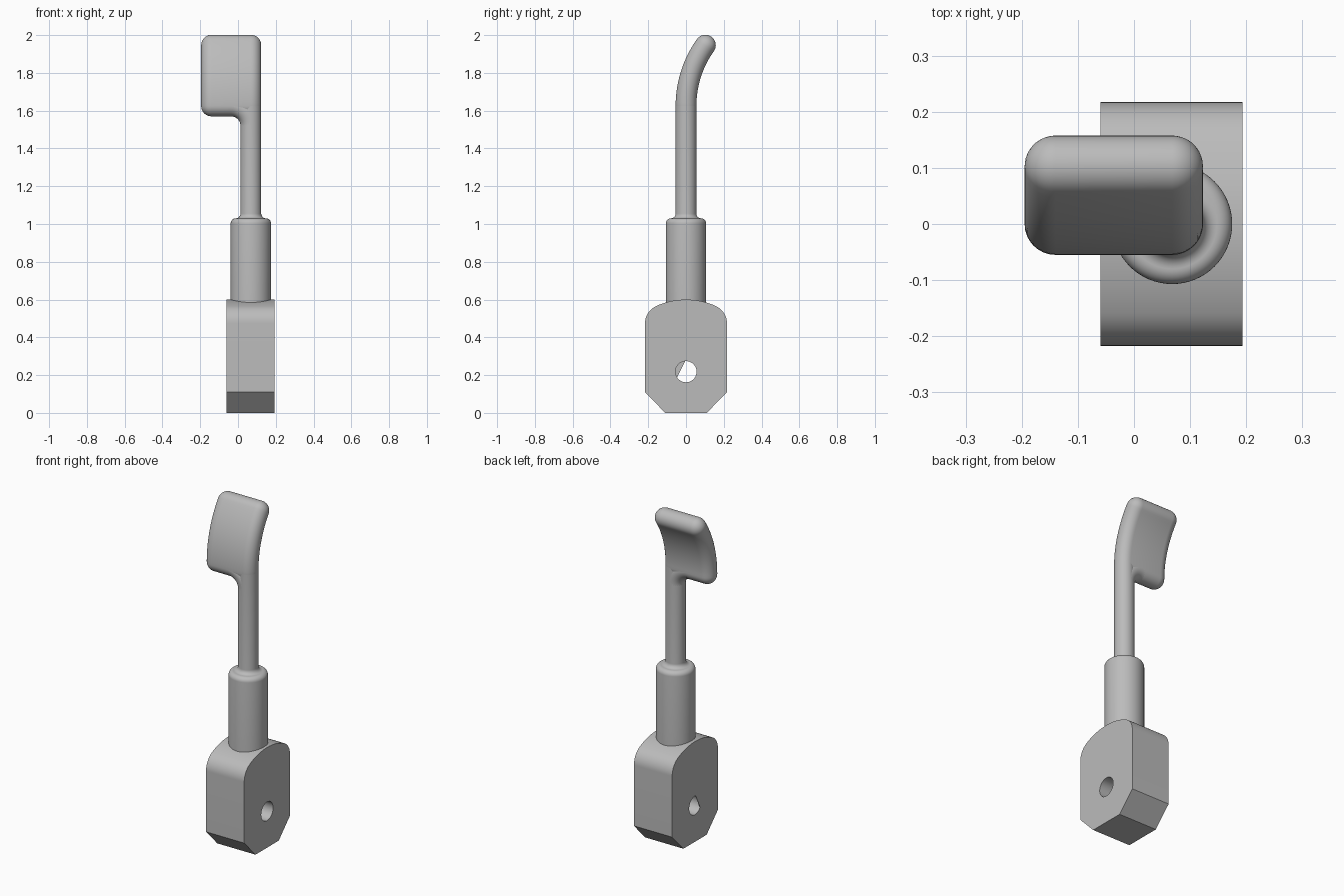
import bpy, bmesh, math
from math import sin, cos, pi, radians

if "Cube" in bpy.data.objects:
    bpy.data.objects.remove(bpy.data.objects["Cube"])

grey = bpy.data.materials.new("plain grey")
grey.diffuse_color = (0.5, 0.5, 0.5, 1)
grey.use_nodes = True
grey.node_tree.nodes["Principled BSDF"].inputs["Base Color"].default_value = grey.diffuse_color

ROD_X, ROD_R = 0.068, 0.055        # rod axis and radius
BEND_Z, BEND_R, BEND_T = 1.625, 0.555, radians(35.4)
HOLE_Z, HOLE_R = 0.218, 0.056
X0, X1 = -0.06, 0.193              # block width


def make(name, bm, smooth=40):
    bmesh.ops.recalc_face_normals(bm, faces=bm.faces)
    me = bpy.data.meshes.new(name)
    bm.to_mesh(me)
    bm.free()
    ob = bpy.data.objects.new(name, me)
    bpy.context.collection.objects.link(ob)
    me.materials.append(grey)
    bpy.ops.object.select_all(action='DESELECT')
    ob.select_set(True)
    bpy.context.view_layer.objects.active = ob
    if smooth:
        bpy.ops.object.shade_smooth_by_angle(angle=radians(smooth))
    return ob


def loft(bm, rings, caps=True):
    """Skin a list of closed rings of equal length."""
    vs = [[bm.verts.new(p) for p in r] for r in rings]
    n = len(vs[0])
    for a, b in zip(vs, vs[1:]):
        for i in range(n):
            bm.faces.new((a[i], a[(i + 1) % n], b[(i + 1) % n], b[i]))
    if caps:
        bm.faces.new(vs[0])
        bm.faces.new(vs[-1])


def arc(cx, cy, r, a0, a1, n):
    return [(cx + r * cos(radians(a0 + (a1 - a0) * i / n)),
             cy + r * sin(radians(a0 + (a1 - a0) * i / n))) for i in range(n + 1)]


# Base block: chamfered bottom, crowned top with rounded shoulders
half = [(0.11, 0), (0.217, 0.11)]
half += arc(0.117, 0.474, 0.1, 0, 65.3, 12) + arc(0, 0.22, 0.38, 65.3, 90, 8)[1:]
outline = half + [(-y, z) for y, z in reversed(half[:-1])]
bm = bmesh.new()
loft(bm, [[(x, y, z) for y, z in outline] for x in (X0, X1)])
block = make("base_block", bm, 0)

# Cross hole through the block
bm = bmesh.new()
loft(bm, [[(x, y, z) for y, z in arc(0, HOLE_Z, HOLE_R, 0, 360, 40)[:-1]]
          for x in (X0 - 0.1, X1 + 0.1)])
cutter = make("hole_cutter", bm, 0)
cutter.hide_render = True
cutter.hide_viewport = True
mod = block.modifiers.new("hole", 'BOOLEAN')
mod.operation = 'DIFFERENCE'
mod.solver = 'EXACT'
mod.object = cutter
bpy.ops.object.select_all(action='DESELECT')
bpy.context.view_layer.objects.active = block
block.select_set(True)
bpy.ops.object.modifier_apply(modifier="hole")
bpy.data.objects.remove(cutter)
bpy.ops.object.shade_smooth_by_angle(angle=radians(30))

# Thin web partly closing the left end of the hole
bm = bmesh.new()
loft(bm, [[(x, y, z) for y, z in arc(0, HOLE_Z, HOLE_R, 95, 212, 14)]
          for x in (X0, X0 + 0.002)])
make("hole_web", bm, 30)

# Sleeve and straight rod, turned from one profile
profile = [(0.107, 0.5)] + arc(0.080, 1.003, 0.027, 0, 90, 8)
profile += arc(0.080, 1.055, 0.025, 270, 180, 8) + [(ROD_R, BEND_Z)]
bm = bmesh.new()
loft(bm, [[(ROD_X + r * cos(2 * pi * i / 64), r * sin(2 * pi * i / 64), z)
           for i in range(64)] for r, z in profile])
make("sleeve_and_rod", bm)


# Curved paddle: a capsule section swept along the bend, rounded at both ends
def section(t, ext, rad):
    y = BEND_R * (1 - cos(t)) + ext * sin(t)
    z = BEND_Z + BEND_R * sin(t) + ext * cos(t)
    pts = arc(ROD_X, 0, rad, -90, 90, 16) + arc(-0.14, 0, rad, 90, 270, 16)
    return [(x, y + n * cos(t), z - n * sin(t)) for x, n in pts]


N = 10
ends = [radians(90 * i / N) for i in range(N)] + [radians(88)]
rings = [section(0, -ROD_R * sin(a), ROD_R * cos(a)) for a in reversed(ends)]
rings += [section(BEND_T * i / 20, 0, ROD_R) for i in range(1, 20)]
rings += [section(BEND_T, ROD_R * sin(a), ROD_R * cos(a)) for a in ends]
bm = bmesh.new()
loft(bm, rings)
make("paddle", bm)

# Elbow fillet blending the rod into the paddle's lower edge
FIL = 0.05
cx, cz, big = ROD_X - ROD_R - FIL, BEND_Z - ROD_R - FIL, ROD_R + FIL
rings = []
for i in range(13):
    a = pi / 2 * i / 12
    rings.append([(cx + (big + ROD_R * cos(b)) * cos(a), ROD_R * sin(b),
                   cz + (big + ROD_R * cos(b)) * sin(a))
                  for b in (2 * pi * k / 32 for k in range(32))])
bm = bmesh.new()
loft(bm, rings)
make("elbow_fillet", bm)
